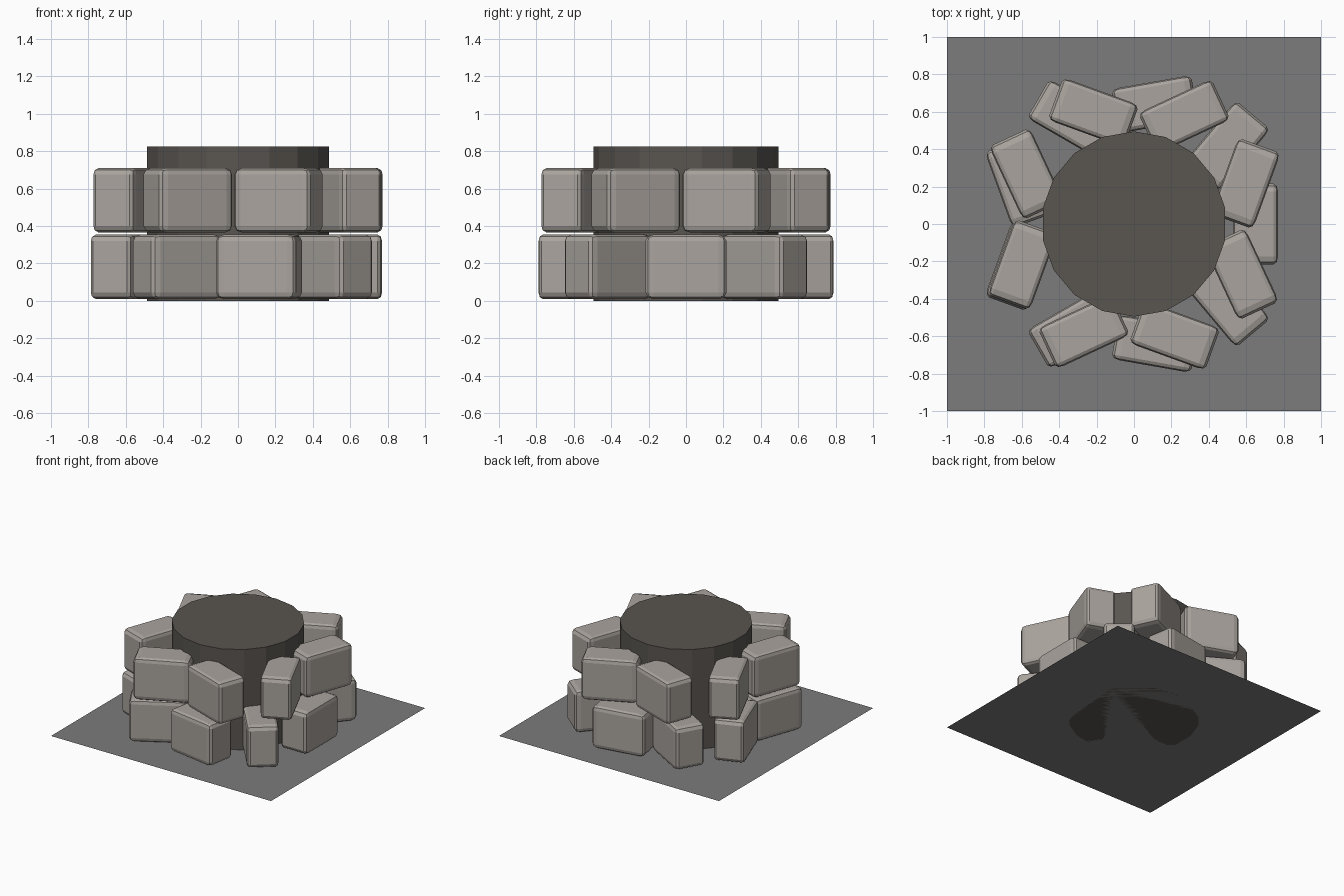
import bpy
from math import radians, cos, sin

cube = bpy.data.objects.get("Cube")
if cube:
    bpy.data.objects.remove(cube, do_unlink=True)


def material(name, rgb):
    mat = bpy.data.materials.new(name)
    mat.use_nodes = True
    colour = (*rgb, 1)
    mat.diffuse_color = colour
    mat.node_tree.nodes["Principled BSDF"].inputs["Base Color"].default_value = colour
    return mat


stone_grey = material("stone grey", (0.40, 0.37, 0.34))
core_brown = material("dark core", (0.10, 0.09, 0.08))
ground_grey = material("ground grey", (0.20, 0.20, 0.20))


def finish(name, mat):
    obj = bpy.context.object
    obj.name = name
    obj.data.materials.append(mat)
    return obj


# Ground sheet
bpy.ops.mesh.primitive_plane_add(size=2)
finish("ground", ground_grey)

# Round core
bpy.ops.mesh.primitive_cylinder_add(vertices=18, radius=0.495, depth=0.825,
                                    location=(0, 0, 0.4125))
finish("core", core_brown)


# Bevelled stones; the bevel is stretched along with each block
def stone(name, angle, radius, z):
    a = radians(angle)
    bpy.ops.mesh.primitive_cube_add(size=1, location=(radius * cos(a), radius * sin(a), z))
    obj = finish(name, stone_grey)
    obj.scale = (0.24, 0.432, 0.345)
    obj.rotation_euler.z = -a
    bevel = obj.modifiers.new("rounded edges", "BEVEL")
    bevel.width = 0.1
    bevel.segments = 2


# Two courses: (name, stone count, start angle, ring radius, centre height)
for course, count, start, radius, z in (("lower", 9, 0, 0.65, 0.182),
                                        ("upper", 8, 20, 0.635, 0.538)):
    for i in range(count):
        stone(f"{course}_stone_{i + 1}", start + i * 360 / count, radius, z)
